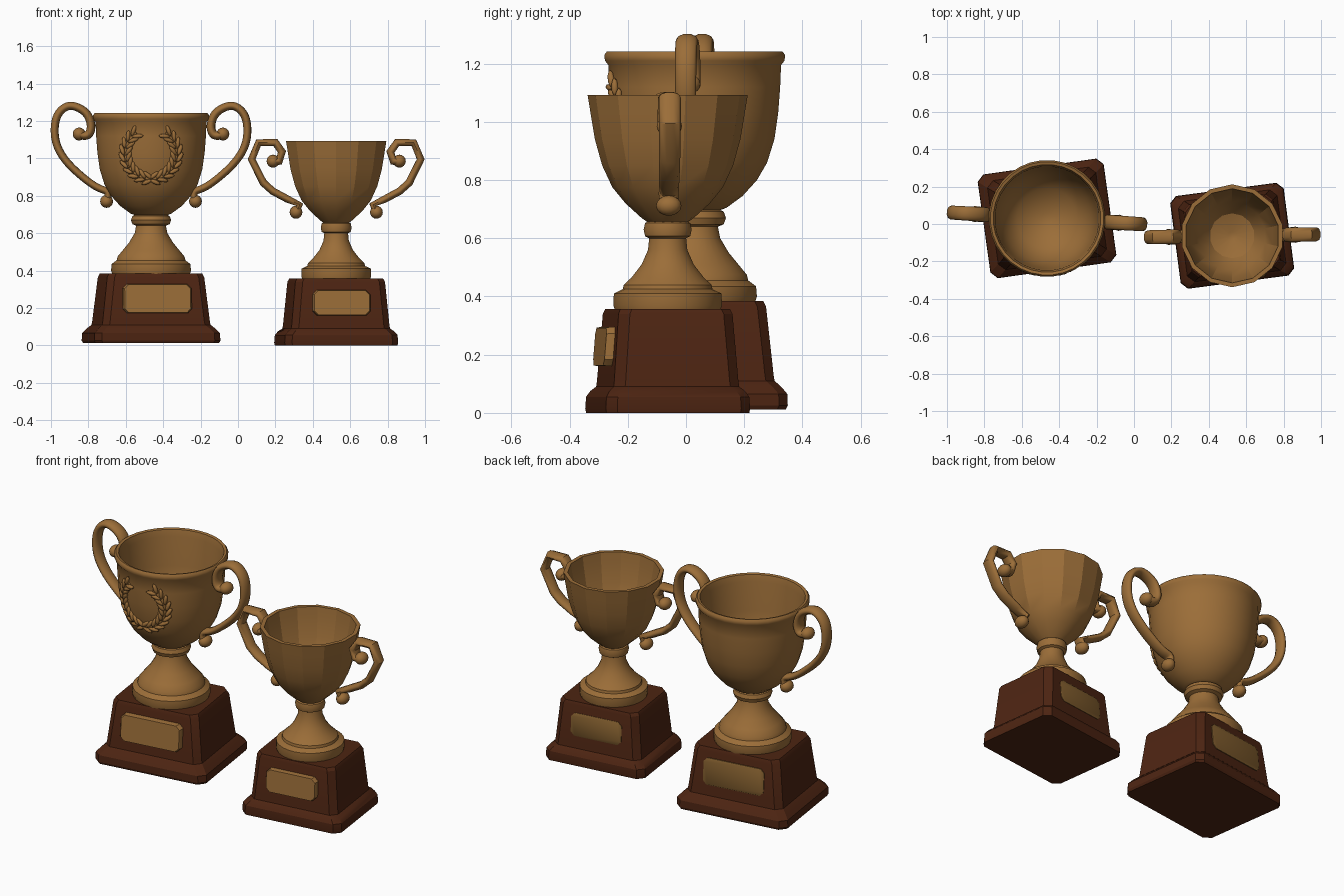
import bpy, bmesh
from math import pi, sin, cos, radians, sqrt
from mathutils import Matrix, Vector

cube = bpy.data.objects.get("Cube")
if cube:
    bpy.data.objects.remove(cube)


def material(name, rgb):
    m = bpy.data.materials.new(name)
    m.use_nodes = True
    m.diffuse_color = (*rgb, 1)
    m.node_tree.nodes["Principled BSDF"].inputs["Base Color"].default_value = (*rgb, 1)
    return m


GOLD = material("antique gold", (0.33, 0.155, 0.04))
DULL = material("dull gold", (0.22, 0.11, 0.027))
WOOD = material("dark wood", (0.075, 0.018, 0.006))


def place(obj, loc, turn, mat, angle=35):
    obj.location = loc
    obj.rotation_euler.z = radians(turn)
    obj.data.materials.clear()
    obj.data.materials.append(mat)
    bpy.ops.object.select_all(action="DESELECT")
    bpy.context.view_layer.objects.active = obj
    obj.select_set(True)
    bpy.ops.object.shade_smooth_by_angle(angle=radians(angle))
    return obj


def from_bmesh(name, bm):
    bmesh.ops.recalc_face_normals(bm, faces=bm.faces)
    mesh = bpy.data.meshes.new(name)
    bm.to_mesh(mesh)
    bm.free()
    obj = bpy.data.objects.new(name, mesh)
    bpy.context.collection.objects.link(obj)
    return obj


def loft(name, rings):
    """Skin a stack of equal-length point rings and cap both ends."""
    bm = bmesh.new()
    loops = [[bm.verts.new(p) for p in ring] for ring in rings]
    n = len(loops[0])
    for a, b in zip(loops, loops[1:]):
        for i in range(n):
            j = (i + 1) % n
            bm.faces.new((a[i], a[j], b[j], b[i]))
    bm.faces.new(loops[0])
    bm.faces.new(loops[-1])
    return from_bmesh(name, bm)


def lathe(name, profile, sides):
    turn = [2 * pi * (i + 0.5) / sides for i in range(sides)]
    return loft(name, [[(r * cos(a), r * sin(a), z) for a in turn] for r, z in profile])


def chamfered(w, d, z, c):
    return [(x, y, z) for x, y in (
        (w, c - d), (w, d - c), (w - c, d), (c - w, d),
        (-w, d - c), (-w, c - d), (c - w, -d), (w - c, -d))]


def plinth(name, w, d, steps, loc, turn):
    rings = [chamfered(w * s, d * s, z, 0.035) for s, z in steps]
    return place(loft(name, rings), loc, turn, WOOD, 25)


def plaque(name, w, h, thick, y, z, lean, loc, turn, mat):
    """Rounded plate on a leaning plinth face; the sign of y picks the face."""
    side = 1 if y > 0 else -1
    outline = chamfered(w, h, 0, 0.022)
    rings = []
    for s, t in ((1, -0.012), (1, thick * 0.6), (0.96, thick)):
        rings.append([(px * s, y + side * (t - lean * py * s), z + py * s) for px, py, _ in outline])
    return place(loft(name, rings), loc, turn, mat)


def tube(name, points, radius, loc, turn, kind="POLY", depth=1.0, taper=0.0):
    curve = bpy.data.curves.new(name, "CURVE")
    curve.dimensions = "3D"
    curve.bevel_depth = radius
    curve.bevel_resolution = 3
    curve.resolution_u = 5
    curve.use_fill_caps = True
    spline = curve.splines.new(kind)
    spline.points.add(len(points) - 1)
    for i, (p, q) in enumerate(zip(spline.points, points)):
        p.co = (*q, 1)
        p.radius = 1 - taper * i / len(points)
    if kind == "NURBS":
        spline.order_u = 3
        spline.use_endpoint_u = True
    obj = bpy.data.objects.new(name, curve)
    bpy.context.collection.objects.link(obj)
    obj.scale.y = depth
    bpy.ops.object.select_all(action="DESELECT")
    bpy.context.view_layer.objects.active = obj
    obj.select_set(True)
    bpy.ops.object.convert(target="MESH")
    return place(bpy.context.object, loc, turn, GOLD, 40)


def ball(name, points, r, loc, turn):
    """Scroll ends, flattened into short knobs."""
    bm = bmesh.new()
    for x, z in points:
        m = Matrix.Translation((x, 0, z)) @ Matrix.Diagonal((r, r * 1.25, r, 1))
        bmesh.ops.create_uvsphere(bm, u_segments=14, v_segments=8, radius=1, matrix=m)
    return place(from_bmesh(name, bm), loc, turn, GOLD, 60)


def handles(prefix, path, radius, kind, loc, turn):
    for side, s in (("left", 1), ("right", -1)):
        pts = [(s * x, 0, z) for x, z in path]
        tube(f"{prefix}_{side}_handle", pts, radius, loc, turn, kind, 1.7, 0.2)
        ball(f"{prefix}_{side}_handle_scrolls",
             [(s * path[0][0], path[0][1]), (s * path[-1][0], path[-1][1])], radius * 1.45, loc, turn)


# Large trophy: plinth, plaques, stem and bowl
L, S = (-0.465, 0.03, 0), (0.525, -0.063, 0)
plinth("large_plinth", 0.34, 0.28,
       [(0.98, 0.012), (1, 0.025), (0.995, 0.065), (0.93, 0.09), (0.86, 0.11),
        (0.85, 0.13), (0.77, 0.365), (0.74, 0.385)], L, 8)
plaque("large_front_plaque", 0.185, 0.078, 0.03, -0.228, 0.25, 0.09, L, 8, GOLD)
plaque("large_back_plaque", 0.185, 0.078, 0.006, 0.228, 0.25, 0.09, L, 8, DULL)
lathe_stem = lathe("large_stem", [
    (0.205, 0.37), (0.215, 0.4), (0.212, 0.435), (0.185, 0.455), (0.18, 0.475), (0.155, 0.505),
    (0.118, 0.55), (0.088, 0.6), (0.08, 0.64), (0.1, 0.648), (0.108, 0.67),
    (0.1, 0.692), (0.08, 0.7), (0.07, 0.72)], 28)
place(lathe_stem, L, 0, GOLD)
large_outer = [(0.07, 0.69), (0.11, 0.705), (0.165, 0.745), (0.215, 0.8), (0.25, 0.86),
               (0.275, 0.94), (0.288, 1.03), (0.295, 1.12), (0.298, 1.195)]
large_inner = [(0.288, 1.238), (0.278, 1.2), (0.268, 1.03), (0.235, 0.88), (0.16, 0.775), (0.03, 0.73)]
place(lathe("large_bowl", large_outer + [(0.31, 1.21), (0.312, 1.23), (0.303, 1.242)] + large_inner, 32),
      L, 0, GOLD, 50)
handles("large", [(0.385, 1.13), (0.345, 1.11), (0.315, 1.16), (0.335, 1.235), (0.39, 1.275),
                  (0.45, 1.285), (0.505, 1.235), (0.52, 1.15), (0.505, 1.06), (0.45, 0.975),
                  (0.36, 0.893), (0.285, 0.84), (0.215, 0.82), (0.238, 0.77)],
        0.024, "NURBS", L, -3.5)


# Laurel wreath on the front of the large bowl
def on_bowl(x, z):
    for (r0, z0), (r1, z1) in zip(large_outer, large_outer[1:]):
        if z0 <= z <= z1:
            r = r0 + (r1 - r0) * (z - z0) / (z1 - z0)
            return Vector((x, -sqrt(r * r - x * x), z))


def wreath_point(angle, r=0.135, centre=1.025):
    return on_bowl(r * cos(angle), centre + r * sin(angle))


bm = bmesh.new()
for s in (1, -1):
    for i in range(10):
        a = radians(-82 + i * 15)
        for lean in (-32, 32):
            r = 0.135 + 0.018 * (1 if lean < 0 else -1)
            p = wreath_point(a, r)
            p.x *= s
            normal = Vector((p.x, p.y, 0)).normalized()
            heading = a + pi / 2 + radians(lean)
            along = Vector((s * cos(heading), 0, sin(heading)))
            along = (along - normal * along.dot(normal)).normalized()
            m = Matrix((along, normal.cross(along), normal)).transposed().to_4x4()
            m = Matrix.Translation(p + normal * 0.006) @ m @ Matrix.Diagonal((0.032, 0.012, 0.012, 1))
            bmesh.ops.create_uvsphere(bm, u_segments=8, v_segments=6, radius=1, matrix=m)
place(from_bmesh("wreath_leaves", bm), L, 0, GOLD, 50)
tube("wreath_twig", [wreath_point(radians(a)) for a in range(-235, 56, 10)], 0.009, L, 0)

# Small trophy: plinth, plaques, stem and faceted bowl
plinth("small_plinth", 0.306, 0.25,
       [(0.99, 0), (1, 0.015), (0.99, 0.055), (0.94, 0.075), (0.87, 0.09),
        (0.86, 0.11), (0.79, 0.34), (0.76, 0.357)], S, 7.5)
plaque("small_front_plaque", 0.155, 0.067, 0.03, -0.205, 0.228, 0.08, S, 7.5, GOLD)
plaque("small_back_plaque", 0.155, 0.067, 0.006, 0.205, 0.228, 0.08, S, 7.5, DULL)
place(lathe("small_stem", [
    (0.18, 0.345), (0.188, 0.37), (0.186, 0.41), (0.155, 0.425), (0.152, 0.44), (0.125, 0.465),
    (0.09, 0.51), (0.068, 0.56), (0.064, 0.6), (0.078, 0.607), (0.083, 0.63),
    (0.078, 0.652), (0.066, 0.66), (0.06, 0.68)], 28), S, 0, GOLD)
place(lathe("small_bowl", [
    (0.055, 0.645), (0.09, 0.67), (0.145, 0.72), (0.19, 0.775), (0.225, 0.85), (0.25, 0.94),
    (0.265, 1.03), (0.273, 1.08), (0.275, 1.092), (0.252, 1.092), (0.245, 1.04),
    (0.222, 0.92), (0.18, 0.81), (0.12, 0.735), (0.02, 0.7)], 14), S, 0, GOLD, 22)
handles("small", [(0.338, 0.985), (0.305, 0.985), (0.29, 1.035), (0.325, 1.084), (0.415, 1.084),
                  (0.452, 0.995), (0.39, 0.87), (0.34, 0.825), (0.26, 0.782), (0.195, 0.752), (0.215, 0.712)],
        0.024, "POLY", S, 1)
